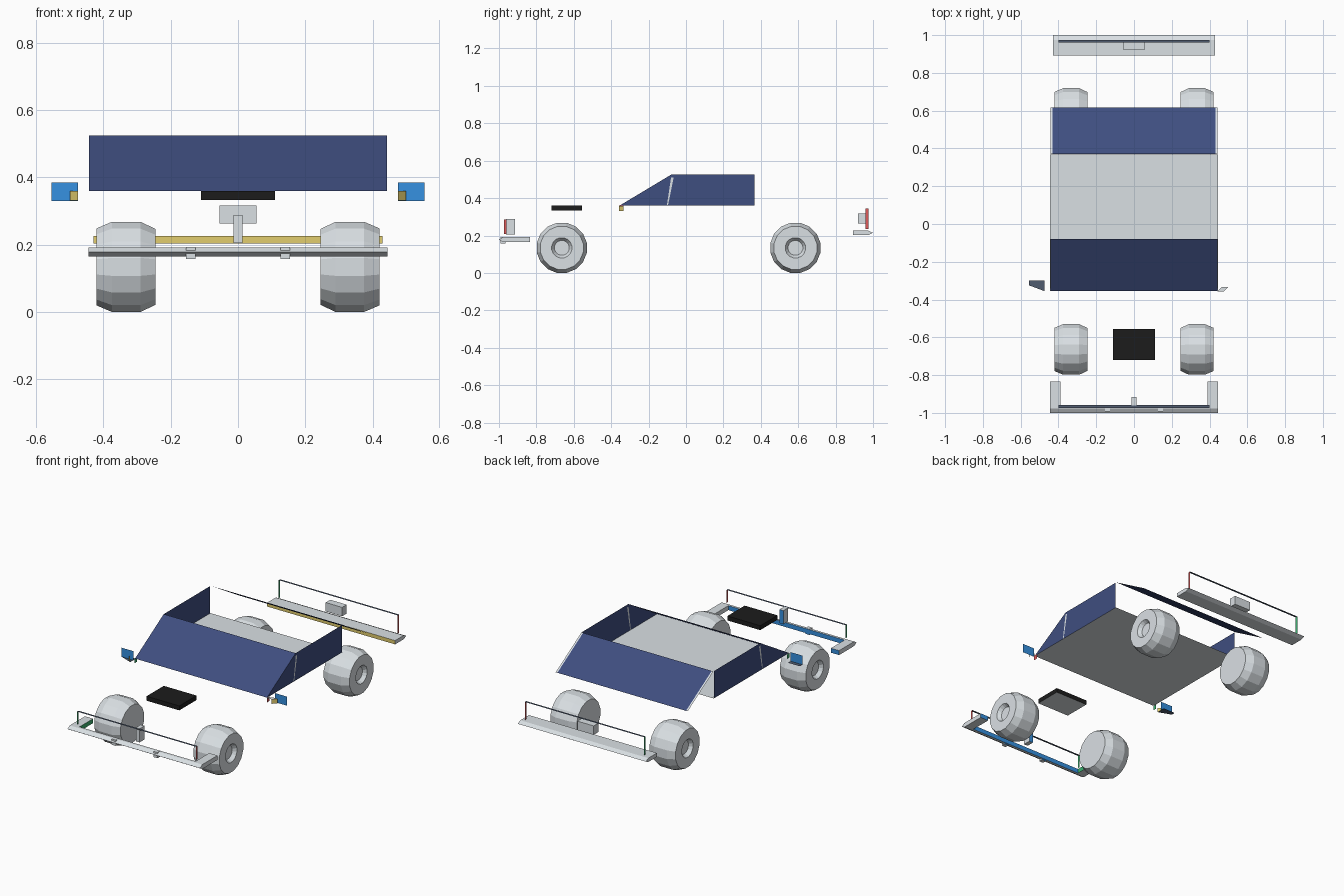
import bpy, bmesh, math
from mathutils import Vector

if "Cube" in bpy.data.objects:
    bpy.data.objects.remove(bpy.data.objects["Cube"])


def material(name, r, g, b):
    m = bpy.data.materials.new(name)
    m.diffuse_color = tuple(((c / 255 + 0.055) / 1.055) ** 2.4 for c in (r, g, b)) + (1,)
    m.use_nodes = True
    m.node_tree.nodes["Principled BSDF"].inputs["Base Color"].default_value = m.diffuse_color
    return m


GREY = material("light_grey", 218, 224, 228)
NAVY = material("navy_glass", 63, 78, 128)
BLACK = material("black", 28, 28, 28)
YELLOW = material("ochre", 226, 205, 110)
BLUE = material("blue", 54, 145, 225)
RED = material("red", 222, 90, 90)
GREEN = material("green", 62, 180, 115)
SLATE = material("slate", 80, 92, 112)
AXES = {"+x": (1, 0, 0), "-x": (-1, 0, 0), "+y": (0, 1, 0),
        "-y": (0, -1, 0), "+z": (0, 0, 1), "-z": (0, 0, -1)}


def finish(name, bm, base, rule=None, solid=True):
    """Turn a bmesh into an object; rule colours faces by direction."""
    if solid:
        bmesh.ops.recalc_face_normals(bm, faces=bm.faces[:])
    bm.normal_update()
    me = bpy.data.meshes.new(name)
    me.materials.append(base)
    for i, (axis, m) in enumerate((rule or {}).items()):
        me.materials.append(m)
        for f in bm.faces:
            if f.normal.dot(Vector(AXES[axis])) > 0.95:
                f.material_index = i + 1
    bm.to_mesh(me)
    bm.free()
    ob = bpy.data.objects.new(name, me)
    bpy.context.collection.objects.link(ob)
    return ob


def prism(name, profile, x0, x1, base, rule=None):
    """Extrude a (y, z) profile along x."""
    bm = bmesh.new()
    a = [bm.verts.new((x0, y, z)) for y, z in profile]
    b = [bm.verts.new((x1, y, z)) for y, z in profile]
    bm.faces.new(a)
    bm.faces.new(b[::-1])
    n = len(a)
    for i in range(n):
        j = (i + 1) % n
        bm.faces.new((a[i], b[i], b[j], a[j]))
    return finish(name, bm, base, rule)


def box(name, x, y, z, base, rule=None):
    prof = [(y[0], z[0]), (y[1], z[0]), (y[1], z[1]), (y[0], z[1])]
    return prism(name, prof, x[0], x[1], base, rule)


def panel(name, pts, base):
    """Single thin sheet."""
    bm = bmesh.new()
    bm.faces.new([bm.verts.new(p) for p in pts])
    return finish(name, bm, base, solid=False)


def strip(name, y0, z0, y1, z1, w, base, x0=None):
    """Sheet spanning x = x0..w (default -w..w) between two (y, z) lines."""
    x0 = -w if x0 is None else x0
    return panel(name, [(x0, y0, z0), (w, y0, z0), (w, y1, z1), (x0, y1, z1)], base)


def wheel(name, s, cy):
    """Barrel wheel turned about x, with a recessed hub on the outer side."""
    prof = [(0.245, 0.115), (0.29, 0.1365), (0.375, 0.1365),
            (0.42, 0.117), (0.42, 0.055), (0.398, 0.04)]
    n, cz = 16, 0.134
    bm = bmesh.new()
    rings = []
    for x, r in prof:
        rings.append([bm.verts.new((s * x, cy + r * math.sin((k + .5) * math.tau / n),
                                    cz + r * math.cos((k + .5) * math.tau / n)))
                      for k in range(n)])
    for a, b in zip(rings, rings[1:]):
        for k in range(n):
            j = (k + 1) % n
            bm.faces.new((a[k], a[j], b[j], b[k]))
    bm.faces.new(rings[0])
    bm.faces.new(rings[-1])
    finish(name, bm, GREY)


# Cabin: floor, sloped front and rear glass, side glass, open roof
strip("cabin_floor", -0.355, 0.36, 0.368, 0.36, 0.444, GREY)
strip("windshield", -0.355, 0.36, -0.08, 0.525, 0.443, NAVY)
strip("rear_window", 0.37, 0.525, 0.617, 0.377, 0.432, NAVY)
for s, side in ((1, "right"), (-1, "left")):
    x = s * 0.443
    lo, hi = sorted((s * 0.432, s * 0.443))
    strip(side + "_rear_trim", 0.37, 0.525, 0.617, 0.377, hi, GREY, lo)
    panel(side + "_side_glass", [(x, -0.355, 0.36), (x, 0.365, 0.36),
                                 (x, 0.365, 0.525), (x, -0.08, 0.525)], NAVY)
    for d in (0.4442, 0.4418):  # seam shows on both faces of the glass
        xs = s * d
        panel(side + "_pillar_seam", [(xs, -0.102, 0.362), (xs, -0.096, 0.362),
                                      (xs, -0.066, 0.51), (xs, -0.08, 0.51)], GREY)

# Hood intake
box("hood_scoop", (-0.11, 0.11), (-0.72, -0.555), (0.333, 0.36), BLACK, {"-z": GREY})

# Wheels
for s, side in ((1, "right"), (-1, "left")):
    wheel("front_wheel_" + side, s, -0.664)
    wheel("rear_wheel_" + side, s, 0.585)

# Front bumper: pointed bar, return arms, tabs and post
prism("front_bumper_bar", [(-0.963, 0.165), (-0.978, 0.165), (-1, 0.178),
                           (-0.978, 0.192), (-0.963, 0.192)], -0.445, 0.445, GREY, {"+y": BLUE})
for s, side, inner in ((1, "right", {}), (-1, "left", {"+x": GREEN})):
    box("front_bumper_arm_" + side, sorted((s * 0.39, s * 0.445)), (-0.965, -0.833),
        (0.165, 0.192), GREY, {"+y": BLUE, **inner})
    box("front_bumper_tab_" + side, sorted((s * 0.126, s * 0.154)), (-0.992, -0.966),
        (0.158, 0.193), GREY, {"+y": BLUE})
box("front_post", (-0.013, 0.013), (-0.962, -0.915), (0.205, 0.288), GREY, {"+y": BLUE})

# Rear bumper and box
prism("rear_bumper", [(0.893, 0.203), (0.975, 0.203), (1, 0.214),
                      (0.975, 0.226), (0.893, 0.226)], -0.43, 0.43, GREY, {"-y": YELLOW})
box("rear_box", (-0.055, 0.055), (0.92, 0.964), (0.263, 0.317), GREY)

# Thin lining frames above both bumpers
for name, y, z0, z1 in (("front", -0.966, 0.207, 0.286), ("rear", 0.968, 0.235, 0.345)):
    a, b = y - 0.007, y + 0.007
    panel(name + "_frame_top", [(-0.4, a, z1), (-0.4, b, z1), (0.4, b, z1), (0.4, a, z1)], SLATE)
    for x, side, m in ((0.4, "right", RED), (-0.4, "left", GREEN)):
        panel(name + "_frame_end_" + side,
              [(x, a, z0), (x, b, z0), (x, b, z1), (x, a, z1)], m)

# Mirrors: blue plate, angled ochre bracket, inner plate
for s, side, m in ((1, "right", RED), (-1, "left", GREEN)):
    def mx(pts):
        return [(s * x, y, z) for x, y, z in pts]
    panel("mirror_plate_" + side, mx([(0.475, -0.325, 0.33), (0.555, -0.325, 0.33),
                                      (0.555, -0.325, 0.385), (0.475, -0.325, 0.385)]), BLUE)
    panel("mirror_bracket_" + side, mx([(0.475, -0.358, 0.332), (0.5, -0.333, 0.332),
                                        (0.5, -0.333, 0.359), (0.475, -0.358, 0.359)]), YELLOW)
    panel("mirror_inner_plate_" + side, mx([(0.445, -0.358, 0.332), (0.445, -0.333, 0.332),
                                            (0.445, -0.333, 0.36), (0.445, -0.358, 0.36)]), m)
# The right bracket has a grey top, the left mirror a slate base
panel("mirror_bracket_top_right", [(0.44, -0.358, 0.359), (0.475, -0.358, 0.359),
                                   (0.5, -0.333, 0.359), (0.465, -0.333, 0.359)], GREY)
panel("mirror_base_left", [(-0.555, -0.30, 0.33), (-0.475, -0.30, 0.33),
                           (-0.475, -0.355, 0.33), (-0.555, -0.325, 0.33)], SLATE)
